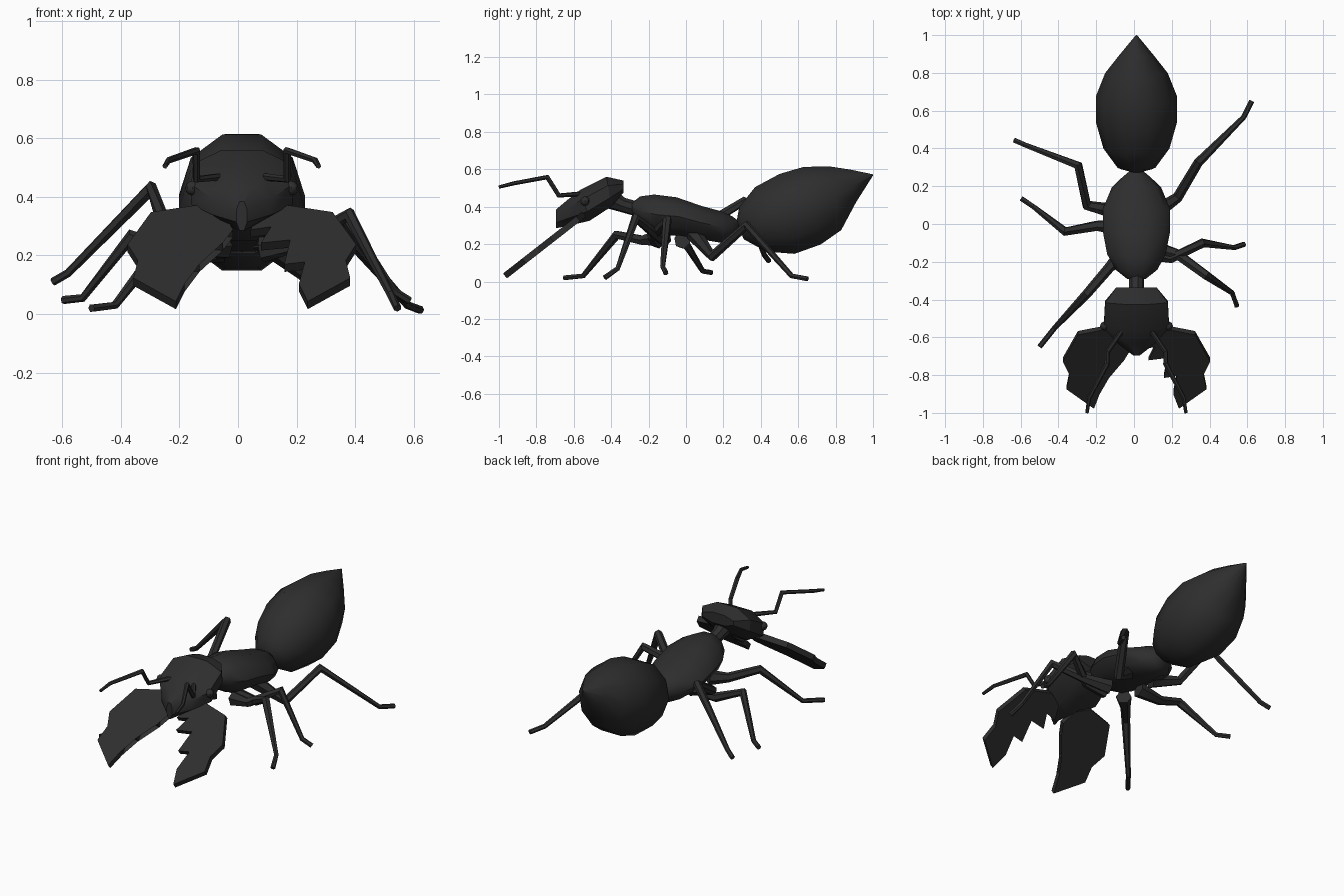
import bpy, bmesh, math
from mathutils import Vector

if "Cube" in bpy.data.objects:
    bpy.data.objects.remove(bpy.data.objects["Cube"])

CX = 0.013  # body midline
mat = bpy.data.materials.new("dark_shell")
mat.diffuse_color = (0.027, 0.027, 0.027, 1)
mat.use_nodes = True
mat.node_tree.nodes["Principled BSDF"].inputs["Base Color"].default_value = mat.diffuse_color


def finish(name, bm, smooth=40):
    bmesh.ops.recalc_face_normals(bm, faces=bm.faces)
    me = bpy.data.meshes.new(name)
    bm.to_mesh(me)
    bm.free()
    ob = bpy.data.objects.new(name, me)
    bpy.context.collection.objects.link(ob)
    me.materials.append(mat)
    bpy.ops.object.select_all(action='DESELECT')
    ob.select_set(True)
    bpy.context.view_layer.objects.active = ob
    if smooth:
        bpy.ops.object.shade_smooth_by_angle(angle=math.radians(smooth))
    return ob


def loft(name, rings, smooth=40):
    """Skin a list of equal-sized point rings and cap both ends."""
    bm = bmesh.new()
    vs = [[bm.verts.new(p) for p in r] for r in rings]
    n = len(vs[0])
    for a, b in zip(vs, vs[1:]):
        for i in range(n):
            j = (i + 1) % n
            bm.faces.new((a[i], a[j], b[j], b[i]))
    bm.faces.new(vs[0])
    bm.faces.new(vs[-1])
    return finish(name, bm, smooth)


def body(name, sections, n=10, smooth=40):
    """Each section: top (y, z), bottom (y, z), half width."""
    rings = []
    k = math.cos(math.pi / n)
    for ty, tz, by, bz, w in sections:
        ring = []
        for i in range(n):
            a = 2 * math.pi * (i + 0.5) / n
            c = math.cos(a) / k / 2
            ring.append((CX + w * math.sin(a), (ty + by) / 2 + (ty - by) * c,
                         (tz + bz) / 2 + (tz - bz) * c))
        rings.append(ring)
    return loft(name, rings, smooth)


def tube(name, pts, radii, n=6):
    """Tapered bent limb along a path."""
    pts = [Vector(p) for p in pts]
    rings = []
    for i, p in enumerate(pts):
        d = ((pts[min(i + 1, len(pts) - 1)] - p).normalized()
             + (p - pts[max(i - 1, 0)]).normalized()).normalized()
        u = d.cross(Vector((0.2, 0.3, 1))).normalized()
        v = d.cross(u)
        rings.append([p + radii[i] * (u * math.cos(2 * math.pi * k / n)
                                      + v * math.sin(2 * math.pi * k / n)) for k in range(n)])
    return loft(name, rings, 35)


# Abdomen, thorax, neck and head
body("abdomen", [
    (.272, .33, .275, .30, .02), (.285, .40, .31, .225, .10),
    (.37, .505, .43, .16, .175), (.50, .575, .58, .148, .215),
    (.63, .613, .72, .198, .215), (.77, .615, .83, .275, .165),
    (.88, .598, .91, .425, .09), (1.0, .573, 1.0, .567, .003)])
body("thorax", [
    (-.29, .42, -.29, .37, .05), (-.245, .455, -.24, .30, .11),
    (-.17, .465, -.15, .25, .155), (-.05, .45, -.03, .245, .178),
    (.08, .405, .08, .225, .178), (.19, .375, .20, .205, .13),
    (.245, .35, .25, .22, .075), (.285, .32, .285, .27, .03)])
tube("neck", [(CX, -.42, .45), (CX, -.34, .41), (CX, -.27, .39)], [.06, .04, .04], 8)
body("head", [
    (-.335, .54, -.335, .475, .115), (-.425, .56, -.40, .40, .18),
    (-.565, .49, -.515, .325, .187), (-.635, .435, -.62, .30, .11),
    (-.695, .385, -.695, .285, .02)], 8, 30)

# Toothed jaw outline as seen from the front: distance from midline, height
jaw = [(.06, .33), (.145, .36), (.31, .335), (.39, .225), (.355, .17), (.37, .11),
       (.225, .03), (.195, .09), (.215, .165), (.145, .157), (.165, .24),
       (.065, .23), (.10, .285), (.03, .275)]

for side, s in (("right", 1), ("left", -1)):
    # Jaws: sloping plates
    bm = bmesh.new()
    off = Vector((0, .6, -.78)) * .017
    mid = [Vector((CX + s * x, -.955 + (z - .04) / .78, z)) for x, z in jaw]
    a = [bm.verts.new(p + off) for p in mid]
    b = [bm.verts.new(p - off) for p in mid]
    for i in range(len(mid)):
        j = (i + 1) % len(mid)
        bm.faces.new((a[i], a[j], b[j], b[i]))
    caps = [bm.faces.new(a), bm.faces.new(b)]
    bmesh.ops.triangulate(bm, faces=caps)
    finish(side + "_jaw", bm, 0)

    # Antennae
    path = [(.06, -.54, .47), (.155, -.68, .46), (.155, -.742, .558),
            (.25, -.92, .525), (.262, -1.0, .505)]
    tube(side + "_antenna", [(CX + s * x, y, z) for x, y, z in path],
         [.014, .013, .014, .011, .009])

    # Eyes
    bm = bmesh.new()
    bmesh.ops.create_uvsphere(bm, u_segments=8, v_segments=6, radius=.025)
    bmesh.ops.translate(bm, verts=bm.verts, vec=(CX + s * .168, -.54, .43))
    finish(side + "_eye", bm)

# Legs, each in its own walking pose: hip, upper joint, knee, ankle, toe
legs = {
    "left_rear_leg": [(-.07, .06, .25), (-.25, .10, .30), (-.295, .31, .43), (-.58, .42, .14), (-.632, .443, .11)],
    "left_middle_leg": [(-.05, -.02, .22), (-.20, -.01, .20), (-.365, -.04, .265), (-.53, .09, .055), (-.597, .135, .048)],
    "left_front_leg": [(-.05, -.15, .23), (-.13, -.23, .22), (-.25, -.37, .25), (-.42, -.55, .03), (-.50, -.65, .02)],
    "right_front_leg": [(.08, -.12, .23), (.23, -.16, .25), (.38, -.27, .34), (.52, -.365, .07), (.545, -.435, .02)],
    "right_middle_leg": [(.08, -.15, .22), (.20, -.18, .24), (.365, -.10, .33), (.53, -.125, .08), (.585, -.107, .045)],
    "right_rear_leg": [(.08, .04, .26), (.23, .14, .135), (.34, .325, .30), (.58, .565, .03), (.623, .65, .014)],
}
for name, path in legs.items():
    tube(name, path, [.045, .028, .025, .014, .014])
